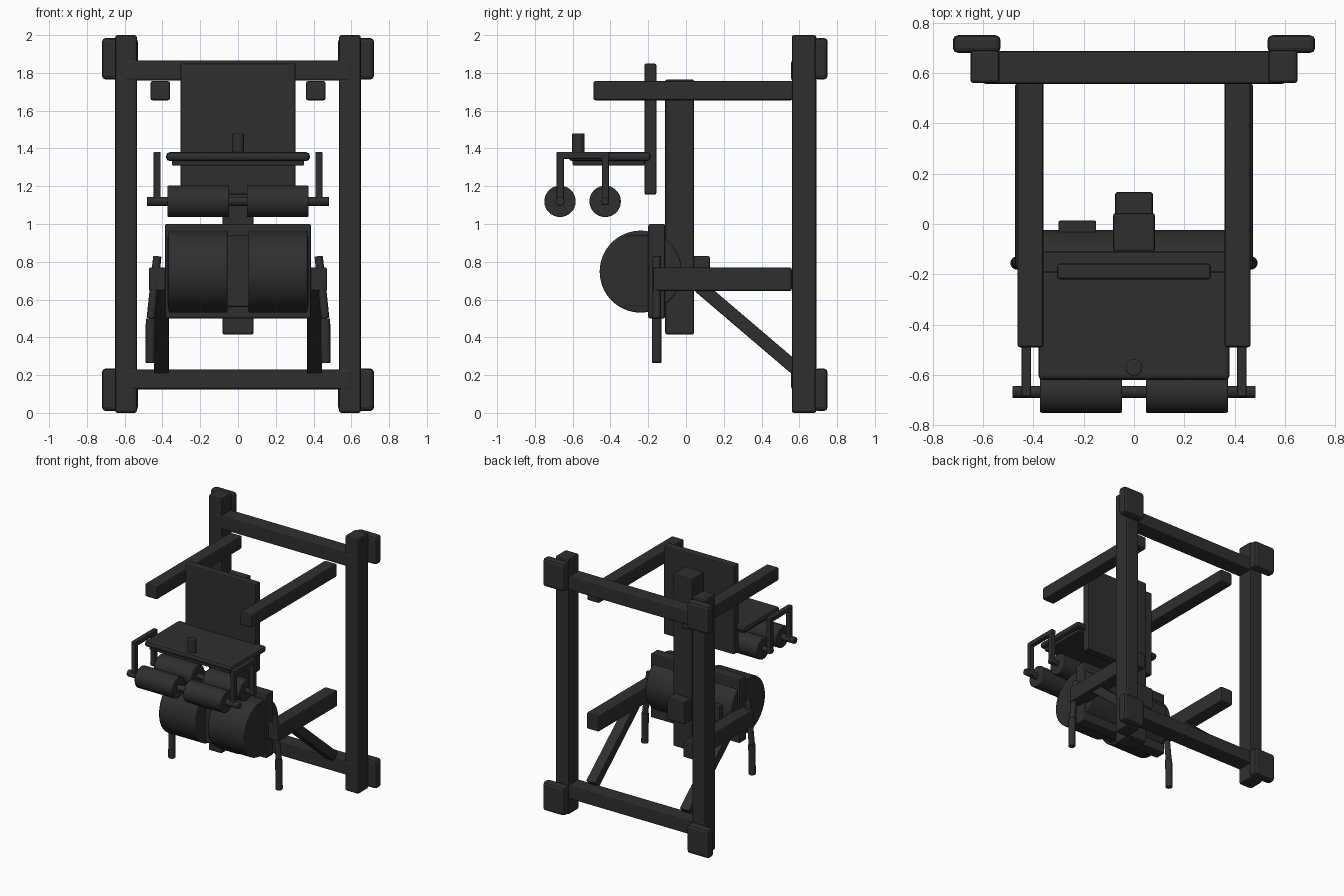
import bpy
from mathutils import Vector

if "Cube" in bpy.data.objects:
    bpy.data.objects.remove(bpy.data.objects["Cube"])

# One dark coating for the whole machine
coat = bpy.data.materials.new("charcoal_black")
coat.use_nodes = True
COLOUR = (0.028, 0.028, 0.028, 1)
coat.diffuse_color = COLOUR
coat.node_tree.nodes["Principled BSDF"].inputs["Base Color"].default_value = COLOUR


def finish(ob, name, bevel):
    ob.name = name
    ob.data.materials.append(coat)
    if bevel:
        mod = ob.modifiers.new("soft_edges", "BEVEL")
        mod.width = bevel
        mod.segments = 2
        mod.limit_method = "ANGLE"
    return ob


def box(name, x, y, z, bevel=0.01):
    """Box from (min, max) ranges on each axis."""
    lo, hi = zip(x, y, z)
    lo, hi = Vector(lo), Vector(hi)
    bpy.ops.mesh.primitive_cube_add(size=1, location=(lo + hi) / 2)
    ob = bpy.context.object
    ob.scale = hi - lo
    bpy.ops.object.transform_apply(location=False, rotation=False, scale=True)
    return finish(ob, name, bevel)


def rod(name, a, b, r, sides=32, bevel=0.005):
    """Cylinder between two points."""
    a, b = Vector(a), Vector(b)
    d = b - a
    bpy.ops.mesh.primitive_cylinder_add(vertices=sides, radius=r, depth=d.length, location=(a + b) / 2)
    ob = bpy.context.object
    ob.rotation_euler = d.to_track_quat("Z", "Y").to_euler()
    bpy.ops.object.shade_smooth_by_angle()
    return finish(ob, name, bevel)


def span(s, a, b):
    """Range on x, mirrored by side."""
    return tuple(sorted((s * a, s * b)))


# Wall frame crossbars
for name, z in (("lower", (0.125, 0.23)), ("upper", (1.76, 1.865))):
    box(name + "_crossbar", (-0.6, 0.6), (0.557, 0.687), z)

for s, side in ((-1, "right"), (1, "left")):
    # Posts, corner pads and arms
    box(side + "_post", span(s, 0.535, 0.65), (0.56, 0.69), (0, 2), 0.012)
    for name, z in (("lower", (0.01, 0.235)), ("upper", (1.765, 1.985))):
        box(f"{side}_{name}_corner_pad", span(s, 0.53, 0.72), (0.68, 0.75), z, 0.02)
    box(side + "_upper_arm", span(s, 0.36, 0.463), (-0.49, 0.565), (1.655, 1.757))
    box(side + "_lower_arm", span(s, 0.365, 0.472), (-0.175, 0.56), (0.645, 0.77))

    # Diagonal brace under the lower arm
    a, b = Vector((s * 0.405, 0.07, 0.67)), Vector((s * 0.405, 0.58, 0.235))
    length = (b - a).length
    brace = box(side + "_brace", (-0.04, 0.04), (-0.035, 0.035), (-length / 2, length / 2), 0.006)
    brace.location = (a + b) / 2
    brace.rotation_euler = (b - a).to_track_quat("Z", "Y").to_euler()

    # Bent grip handle
    bend = (s * 0.462, -0.155, 0.5)
    rod(side + "_grip", (s * 0.465, -0.155, 0.265), bend, 0.026, 20)
    rod(side + "_grip_neck", bend, (s * 0.427, -0.155, 0.83), 0.022, 20)

    # Large thigh drum
    rod(side + "_drum", (s * 0.055, -0.24, 0.748), (s * 0.368, -0.24, 0.748), 0.217, 64, 0.008)

    # Roller hanger and its rollers
    box(side + "_hanger_bar", span(s, 0.41, 0.447), (-0.685, -0.405), (1.345, 1.382), 0.006)
    for name, y in (("front", -0.667), ("rear", -0.428)):
        box(f"{side}_{name}_hanger_leg", span(s, 0.41, 0.447), (y - 0.018, y + 0.02), (1.1, 1.375), 0.005)
        rod(f"{side}_{name}_roller", (s * 0.047, y, 1.12), (s * 0.373, y, 1.12), 0.083, 48)

# Roller axles
rod("front_axle", (-0.483, -0.667, 1.12), (0.483, -0.667, 1.12), 0.025, 12)
rod("rear_axle", (-0.45, -0.428, 1.12), (0.45, -0.428, 1.12), 0.02, 12)

# Central column and bracket
box("column", (-0.083, 0.083), (-0.11, 0.043), (0.415, 1.765))
box("column_bracket", (-0.075, 0.075), (0.03, 0.127), (0.655, 0.83))

# Drum housing
box("drum_back_plate", (-0.387, 0.387), (-0.2, -0.11), (0.5, 1.0))
box("drum_core", (-0.373, 0.373), (-0.325, -0.19), (0.56, 0.94))
box("drum_latch", (-0.3, -0.15), (-0.06, 0.013), (0.69, 0.81), 0.006)

# Backrest, seat and peg
box("backrest", (-0.305, 0.305), (-0.22, -0.157), (1.155, 1.85))
box("seat", (-0.38, 0.38), (-0.62, -0.187), (1.333, 1.38), 0.018)
box("seat_underplate", (-0.35, 0.35), (-0.6, -0.22), (1.31, 1.34), 0.006)
rod("seat_peg", (0, -0.57, 1.36), (0, -0.57, 1.48), 0.033)
